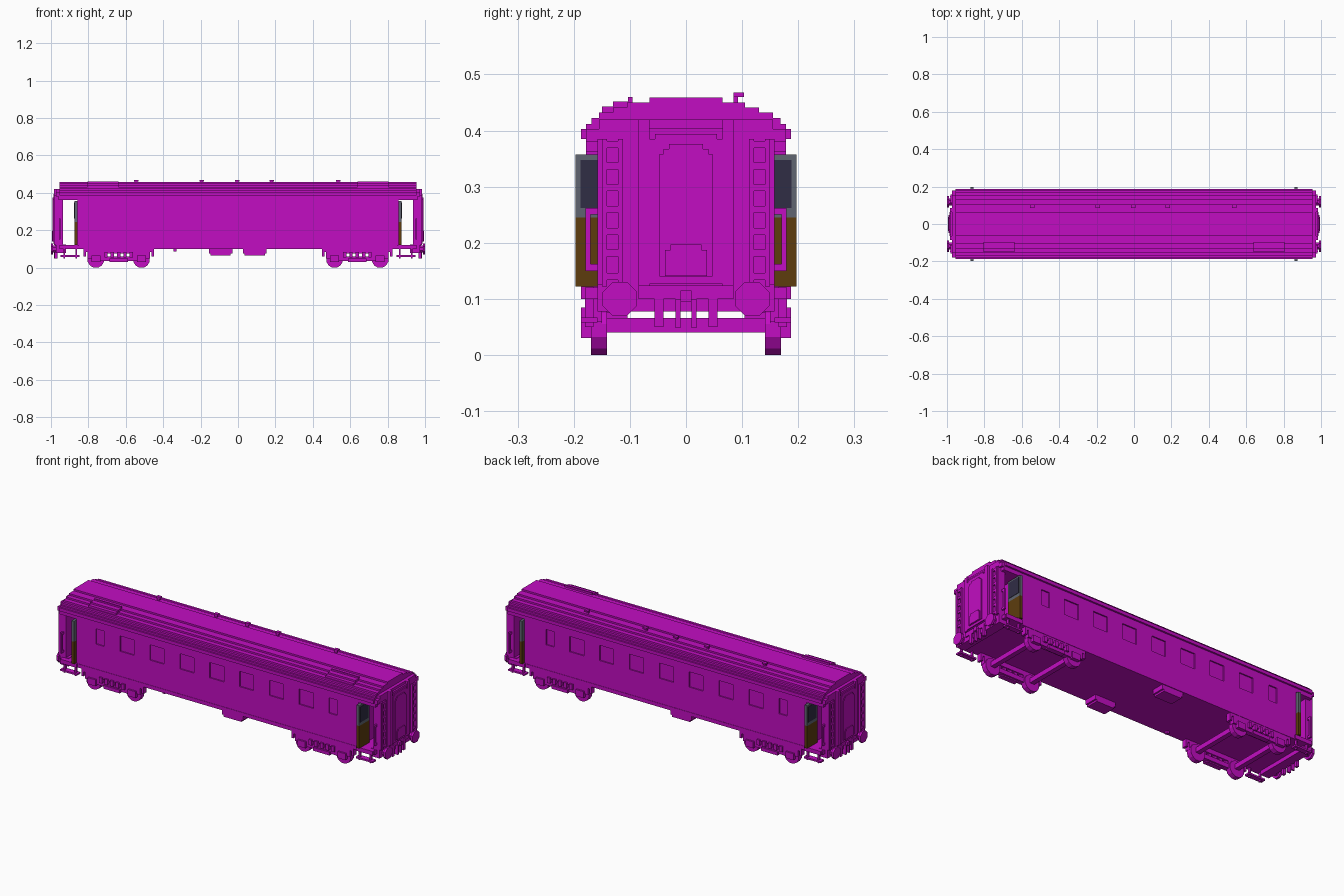
import bpy, bmesh, math
from mathutils import Matrix, Vector

cube = bpy.data.objects.get("Cube")
if cube:
    bpy.data.objects.remove(cube, do_unlink=True)


def material(name, rgb):
    m = bpy.data.materials.new(name)
    m.use_nodes = True
    m.diffuse_color = (*rgb, 1)
    m.node_tree.nodes["Principled BSDF"].inputs["Base Color"].default_value = (*rgb, 1)
    return m


MAGENTA = material("magenta", (0.54, 0.004, 0.54))
BROWN = material("brown", (0.11, 0.046, 0.004))
GREY = material("slate grey", (0.115, 0.13, 0.165))
GLASS = material("dark glass", (0.03, 0.026, 0.06))


def finish(name, bm, mat):
    me = bpy.data.meshes.new(name)
    bm.to_mesh(me)
    bm.free()
    me.materials.append(mat)
    ob = bpy.data.objects.new(name, me)
    bpy.context.collection.objects.link(ob)
    return ob


def signs(mirror):
    return [(sx, sy) for sx in ((1, -1) if "x" in mirror else (1,))
            for sy in ((1, -1) if "y" in mirror else (1,))]


def blocks(name, boxes, mat=MAGENTA, mirror=""):
    """Boxes (x0, x1, y0, y1, z0, z1) in one mesh, repeated across the mirror axes."""
    bm = bmesh.new()
    for x0, x1, y0, y1, z0, z1 in boxes:
        for sx, sy in signs(mirror):
            c = Vector((sx * (x0 + x1) / 2, sy * (y0 + y1) / 2, (z0 + z1) / 2))
            s = Matrix.Diagonal((x1 - x0, y1 - y0, z1 - z0, 1))
            bmesh.ops.create_cube(bm, size=1, matrix=Matrix.Translation(c) @ s)
    return finish(name, bm, mat)


def prism(name, profile, x0, x1, mirror=""):
    """Symmetric half profile (y, z) extruded along x."""
    bm = bmesh.new()
    outline = profile + [(-y, z) for y, z in reversed(profile)]
    for sx, _ in signs(mirror):
        face = bm.faces.new([bm.verts.new((sx * x0, y, z)) for y, z in outline])
        ext = bmesh.ops.extrude_face_region(bm, geom=[face])["geom"]
        vs = [v for v in ext if isinstance(v, bmesh.types.BMVert)]
        bmesh.ops.translate(bm, verts=vs, vec=(sx * (x1 - x0), 0, 0))
    bmesh.ops.recalc_face_normals(bm, faces=bm.faces)
    return finish(name, bm, MAGENTA)


def discs(name, items, axis, sides):
    """Cylinders (x, y, z, radius, depth) along x or y, mirrored on both axes."""
    bm = bmesh.new()
    rot = Matrix.Rotation(math.pi / 2, 4, "Y" if axis == "x" else "X")
    turn = Matrix.Rotation(math.pi / sides, 4, "Z")
    for x, y, z, r, d in items:
        for sx, sy in signs("xy"):
            bmesh.ops.create_cone(bm, cap_ends=True, segments=sides, radius1=r, radius2=r, depth=d,
                                  matrix=Matrix.Translation((sx * x, sy * y, z)) @ rot @ turn)
    return finish(name, bm, MAGENTA)


# Body with shallow window recesses
body = blocks("body", [(-0.859, 0.859, -0.178, 0.178, 0.11, 0.39)])
windows = [(-0.005 + 0.1815 * i, 0.043) for i in range(-3, 4)] + [(-0.715, 0.025), (0.702, 0.025)]
cutter = blocks("window_cutter", [(x - w, x + w, 0.171, 0.2, 0.257, 0.341) for x, w in windows], mirror="y")
cutter.hide_render = True
mod = body.modifiers.new("windows", "BOOLEAN")
mod.operation, mod.solver, mod.object = "DIFFERENCE", "EXACT", cutter
bpy.context.view_layer.objects.active = body
bpy.ops.object.modifier_apply(modifier=mod.name)
bpy.data.objects.remove(cutter, do_unlink=True)

# Floor, end walls and lintels over the open vestibules
blocks("floor", [(-0.955, 0.955, -0.18, 0.18, 0.1, 0.12)])
blocks("end_wall", [(0.935, 0.972, -0.158, 0.158, 0.1, 0.39)], mirror="x")
blocks("door_lintel", [(0.859, 0.96, -0.178, 0.178, 0.363, 0.39)], mirror="x")
blocks("corner_post", [(0.972, 0.98, 0.15, 0.158, 0.125, 0.385)], mirror="xy")

# Stepped roof
steps = [(0.1875, 0.403), (0.178, 0.412), (0.168, 0.422), (0.155, 0.432),
         (0.13, 0.441), (0.105, 0.45), (0.065, 0.459)]
profile = [(0.1875, 0.385)]
for i, (y, z) in enumerate(steps):
    profile.append((y, z))
    if i + 1 < len(steps):
        profile.append((steps[i + 1][0], z))
prism("roof", profile, -0.955, 0.955)
prism("roof_end_eave", [(0.178, 0.38), (0.178, 0.403), (0.155, 0.403), (0.155, 0.42)], 0.95, 0.972, "x")

# Roof panels and vents
blocks("roof_panel", [(0.638, 0.805, -0.13, -0.095, 0.43, 0.452),
                      (0.638, 0.805, -0.15, -0.13, 0.42, 0.443),
                      (0.638, 0.805, -0.103, -0.095, 0.44, 0.46)], mirror="x")
vents = []
for x in (-0.545, -0.195, -0.005, 0.18, 0.535):
    vents += [(x - 0.008, x + 0.008, 0.085, 0.093, 0.44, 0.468),
              (x - 0.012, x + 0.012, 0.085, 0.103, 0.46, 0.468)]
blocks("roof_vents", vents)

# Gangway on each end
blocks("gangway_frame", [(0.97, 0.981, -0.085, 0.085, 0.123, 0.405),
                         (0.97, 0.985, 0.065, 0.085, 0.123, 0.42),
                         (0.97, 0.985, -0.085, -0.065, 0.123, 0.42)], mirror="x")
prism("gangway_surround", [(0.065, 0.127), (0.065, 0.385), (0.055, 0.385), (0.055, 0.394)], 0.975, 0.987, "x")
prism("gangway_door", [(0.047, 0.14), (0.047, 0.358), (0.04, 0.358), (0.04, 0.367),
                       (0.03, 0.367), (0.03, 0.376)], 0.98, 0.991, "x")
prism("gangway_door_plate", [(0.037, 0.141), (0.037, 0.187), (0.028, 0.187), (0.028, 0.197)], 0.985, 0.995, "x")

# End ladders
rungs = [(0.97, 0.981, 0.12, 0.142, z - 0.006, z + 0.006)
         for z in (0.14, 0.182, 0.22, 0.26, 0.298, 0.337, 0.375)]
rails = [(0.97, 0.983, y, y + 0.009, 0.122, 0.385) for y in (0.112, 0.141)]
blocks("end_ladder", rungs + rails, mirror="xy")

# Vestibule handrails
blocks("handrail", [(0.948, 0.957, 0.17, 0.179, 0.15, 0.262),
                    (0.948, 0.957, 0.155, 0.172, 0.25, 0.262),
                    (0.948, 0.957, 0.155, 0.172, 0.15, 0.162)], mirror="xy")

# Doors swung open against the bulkheads
blocks("door_lower", [(0.859, 0.875, 0.108, 0.197, 0.122, 0.245)], BROWN, "xy")
blocks("door_upper", [(0.859, 0.875, 0.108, 0.197, 0.245, 0.357)], GREY, "xy")
blocks("door_window", [(0.873, 0.877, 0.117, 0.188, 0.262, 0.348)], GLASS, "xy")

# Buffer beam, buffers and coupling
blocks("buffer_beam", [(0.92, 0.972, -0.158, 0.158, 0.078, 0.123),
                       (0.965, 0.978, -0.085, 0.085, 0.1, 0.123)], mirror="x")
discs("buffers", [(0.98, 0.118, 0.1, 0.02, 0.026), (0.994, 0.118, 0.1, 0.033, 0.012)], "x", 8)
blocks("coupling_hoses", [(0.965, 0.98, 0.04, 0.056, 0.05, 0.113),
                          (0.965, 0.985, 0.01, 0.019, 0.048, 0.1)], mirror="xy")
blocks("coupling_hook", [(0.965, 0.99, -0.01, 0.01, 0.095, 0.115)], mirror="x")

# Footsteps below the doors
blocks("footstep", [(0.848, 0.95, 0.158, 0.1875, 0.058, 0.067),
                    (0.86, 0.868, 0.165, 0.18, 0.05, 0.105),
                    (0.926, 0.934, 0.165, 0.18, 0.05, 0.105),
                    (0.85, 0.95, 0.165, 0.1875, 0.1, 0.122)], mirror="xy")

# Bogies: side frames, springs, axle boxes, wheels and axles
C, A = 0.638, 0.122
frame = [(C - 0.188, C + 0.188, 0.15, 0.178, 0.085, 0.1),
         (C - 0.165, C + 0.165, 0.15, 0.178, 0.075, 0.088),
         (C - 0.188, C - 0.176, 0.15, 0.178, 0.06, 0.09),
         (C + 0.176, C + 0.188, 0.15, 0.178, 0.06, 0.09),
         (C - 0.1, C + 0.1, 0.15, 0.178, 0.036, 0.06),
         (C - 0.05, C + 0.05, 0.16, 0.1875, 0.03, 0.048)]
frame += [(C + d - 0.009, C + d + 0.009, 0.155, 0.1875, 0.055, 0.085)
          for d in (-0.068, -0.034, 0, 0.034, 0.068)]
for s in (-1, 1):
    x = C + s * A
    frame += [(x - 0.024, x + 0.024, 0.16, 0.1875, 0.03, 0.065),
              (x - 0.045, x + 0.045, 0.15, 0.178, 0.05, 0.09)]
blocks("bogie_frame", frame, mirror="xy")
discs("wheels", [(C + s * A, 0.155, 0.0435, 0.045, 0.028) for s in (-1, 1)], "y", 12)
blocks("axles", [(C + s * A - 0.013, C + s * A + 0.013, -0.145, 0.145, 0.04, 0.066) for s in (-1, 1)], mirror="x")

# Underfloor boxes
for name, x, y in (("battery_box", 0.09, -0.14), ("tank_box", -0.093, 0.14)):
    blocks(name, [(x - 0.063, x + 0.063, y - 0.036, y + 0.036, 0.075, 0.105),
                  (x - 0.054, x + 0.054, y - 0.036, y + 0.036, 0.065, 0.08)])
blocks("drain_pipe", [(-0.345, -0.33, -0.165, -0.148, 0.087, 0.105)])
